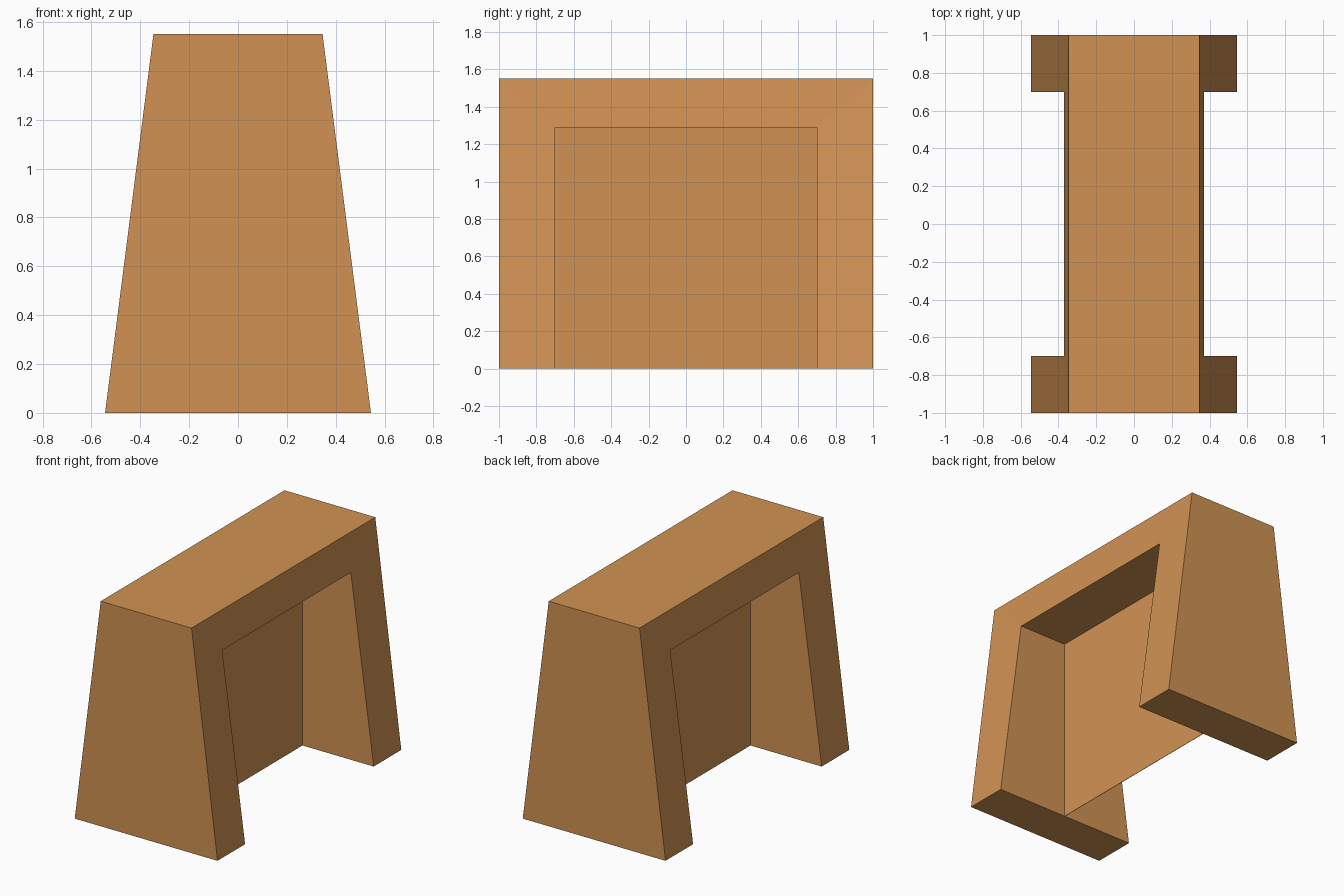
import bpy, bmesh

if "Cube" in bpy.data.objects:
    bpy.data.objects.remove(bpy.data.objects["Cube"])

wood = bpy.data.materials.new("warm_brown")
wood.diffuse_color = (0.64, 0.29, 0.088, 1)
wood.use_nodes = True
wood.node_tree.nodes["Principled BSDF"].inputs["Base Color"].default_value = wood.diffuse_color


def finish(bm, name):
    bmesh.ops.recalc_face_normals(bm, faces=bm.faces)
    mesh = bpy.data.meshes.new(name)
    bm.to_mesh(mesh)
    bm.free()
    mesh.materials.append(wood)
    obj = bpy.data.objects.new(name, mesh)
    bpy.context.collection.objects.link(obj)
    return obj


# Arch frame: outer and inner outlines as (half depth x, y, z), tapering upward
outer = [(0.544, -1, 0), (0.346, -1, 1.55), (0.346, 1, 1.55), (0.544, 1, 0)]
inner = [(0.544, -0.7, 0), (0.37, -0.7, 1.29), (0.37, 0.7, 1.29), (0.544, 0.7, 0)]

bm = bmesh.new()
ring = {}
for s in (-1, 1):
    for key, outline in (("out", outer), ("in", inner)):
        ring[key, s] = [bm.verts.new((s * x, y, z)) for x, y, z in outline]

for i in range(3):
    # mitred side faces
    for s in (-1, 1):
        o, n = ring["out", s], ring["in", s]
        bm.faces.new((o[i], o[i + 1], n[i + 1], n[i]))
    # outer skin and inner reveal
    for key in ("out", "in"):
        a, b = ring[key, -1], ring[key, 1]
        bm.faces.new((a[i], a[i + 1], b[i + 1], b[i]))
# feet undersides
for i in (0, 3):
    bm.faces.new((ring["out", -1][i], ring["out", 1][i],
                  ring["in", 1][i], ring["in", -1][i]))
finish(bm, "arch_frame")

# Thin centre panel closing the opening
bm = bmesh.new()
bmesh.ops.create_cube(bm, size=1)
for v in bm.verts:
    v.co = (v.co.x * 0.003, v.co.y * 1.4, (v.co.z + 0.5) * 1.29)
finish(bm, "centre_panel")
